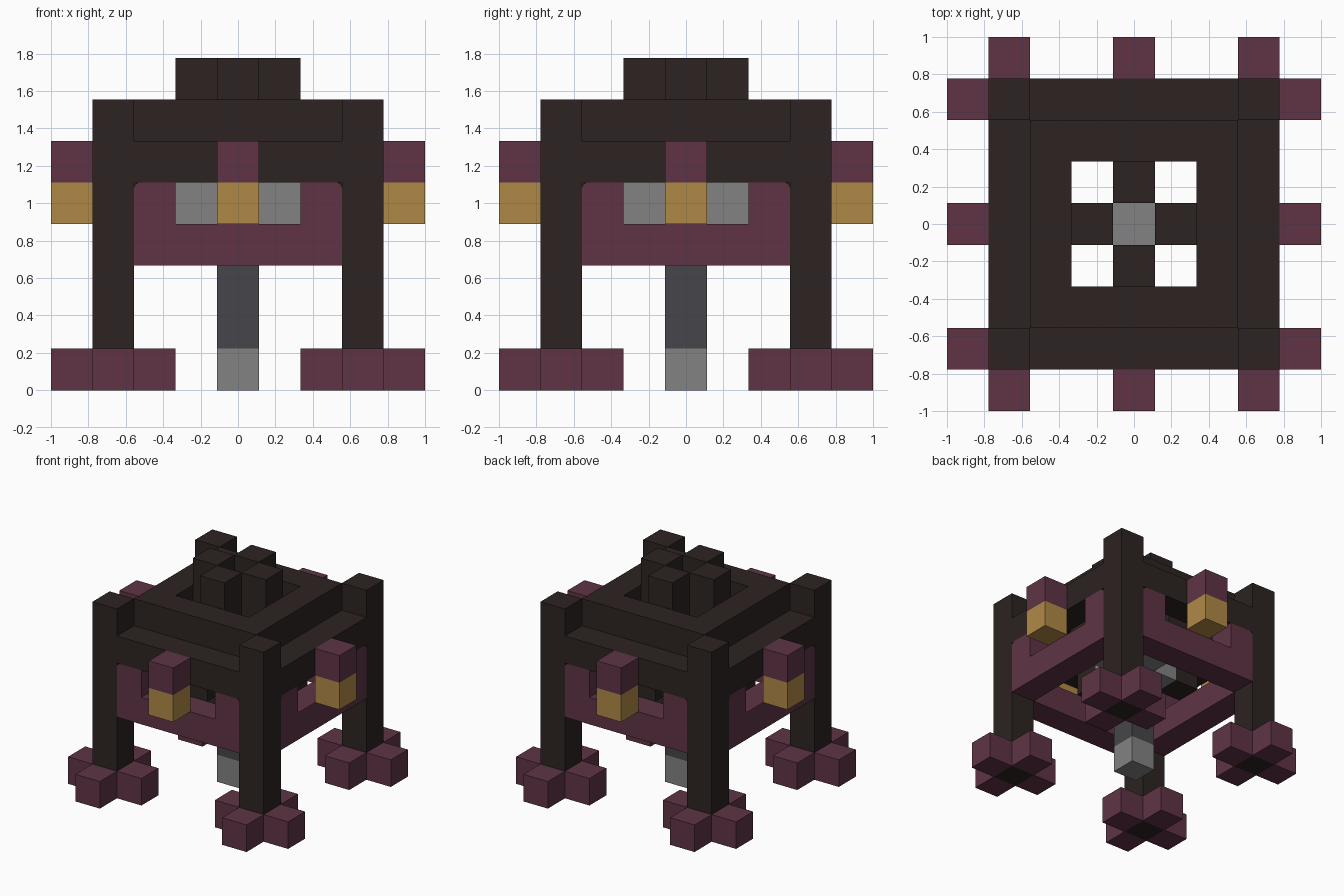
import bpy
import bmesh
from math import sin, cos, pi
from mathutils import Matrix, Vector

U = 2 / 9  # one block

cube = bpy.data.objects.get("Cube")
if cube:
    bpy.data.objects.remove(cube, do_unlink=True)


def material(name, rgb):
    m = bpy.data.materials.new(name)
    m.use_nodes = True
    m.diffuse_color = (*rgb, 1)
    m.node_tree.nodes["Principled BSDF"].inputs["Base Color"].default_value = (*rgb, 1)
    return m


maroon = material("maroon", (0.115, 0.034, 0.06))
dark = material("dark_brown", (0.026, 0.017, 0.016))
gold = material("gold", (0.434, 0.25, 0.062))
grey = material("light_grey", (0.225, 0.225, 0.225))
slate = material("dark_grey", (0.062, 0.062, 0.069))


def finish(bm, name, mat, turn=0):
    """Scale from blocks to units, turn about z and link the object."""
    bm.transform(Matrix.Rotation(turn * pi / 2, 4, 'Z') @ Matrix.Scale(U, 4))
    bmesh.ops.recalc_face_normals(bm, faces=bm.faces)
    mesh = bpy.data.meshes.new(name)
    bm.to_mesh(mesh)
    bm.free()
    mesh.materials.append(mat)
    ob = bpy.data.objects.new(name, mesh)
    bpy.context.collection.objects.link(ob)


def block(name, mat, cell, size=(1, 1, 1), turn=0):
    """Box centred on cell (x, y), standing on level z, sized in blocks."""
    bm = bmesh.new()
    centre = Vector((cell[0], cell[1], cell[2] + size[2] / 2))
    bmesh.ops.create_cube(bm, size=1, matrix=Matrix.Translation(centre) @ Matrix.Diagonal((*size, 1)))
    finish(bm, name, mat, turn)


def panel(name, mat, turn):
    """U-shaped skirt with rounded outer top corners."""
    r = 0.13
    arc = [(2.5 - r + r * cos(a * pi / 8), 5 - r + r * sin(a * pi / 8)) for a in range(5)]
    half = [(2.5, 3)] + arc + [(1.5, 5), (1.5, 4)]
    outline = half + [(-x, z) for x, z in reversed(half)]
    bm = bmesh.new()
    face = bm.faces.new([bm.verts.new((x, -3.5, z)) for x, z in outline])
    ext = bmesh.ops.extrude_face_region(bm, geom=[face])
    moved = [v for v in ext["geom"] if isinstance(v, bmesh.types.BMVert)]
    bmesh.ops.translate(bm, verts=moved, vec=(0, 1, 0))
    finish(bm, name, mat, turn)


for t, side in enumerate(("front", "left", "back", "right")):
    # corner leg with a cross-shaped foot
    block(side + "_leg", dark, (3, -3, 0), (1, 1, 7), t)
    for i, (dx, dy) in enumerate(((1, 0), (-1, 0), (0, 1), (0, -1))):
        block(f"{side}_toe_{i}", maroon, (3 + dx, -3 + dy, 0), turn=t)
    # outer beam and stepped-in roof ring
    block(side + "_beam", dark, (0, -3, 5), (5, 1, 1), t)
    block(side + "_roof_edge", dark, (0.5, -2, 6), (4, 1, 1), t)
    # skirt and hanging lantern
    panel(side + "_skirt", maroon, t)
    block(side + "_lantern_cap", maroon, (0, -4, 5), turn=t)
    block(side + "_lantern", gold, (0, -4, 4), turn=t)
    # inner arm, bracket and chimney post
    block(side + "_bracket", dark, (0, -2, 4), (1, 1, 2), t)
    block(side + "_arm", grey, (0, -1, 4), turn=t)
    block(side + "_chimney_post", dark, (0, -1, 5), (1, 1, 3), t)

# central pole
block("pole_tip", grey, (0, 0, 0))
block("pole", slate, (0, 0, 1), (1, 1, 3))
block("pole_hub", grey, (0, 0, 4))
